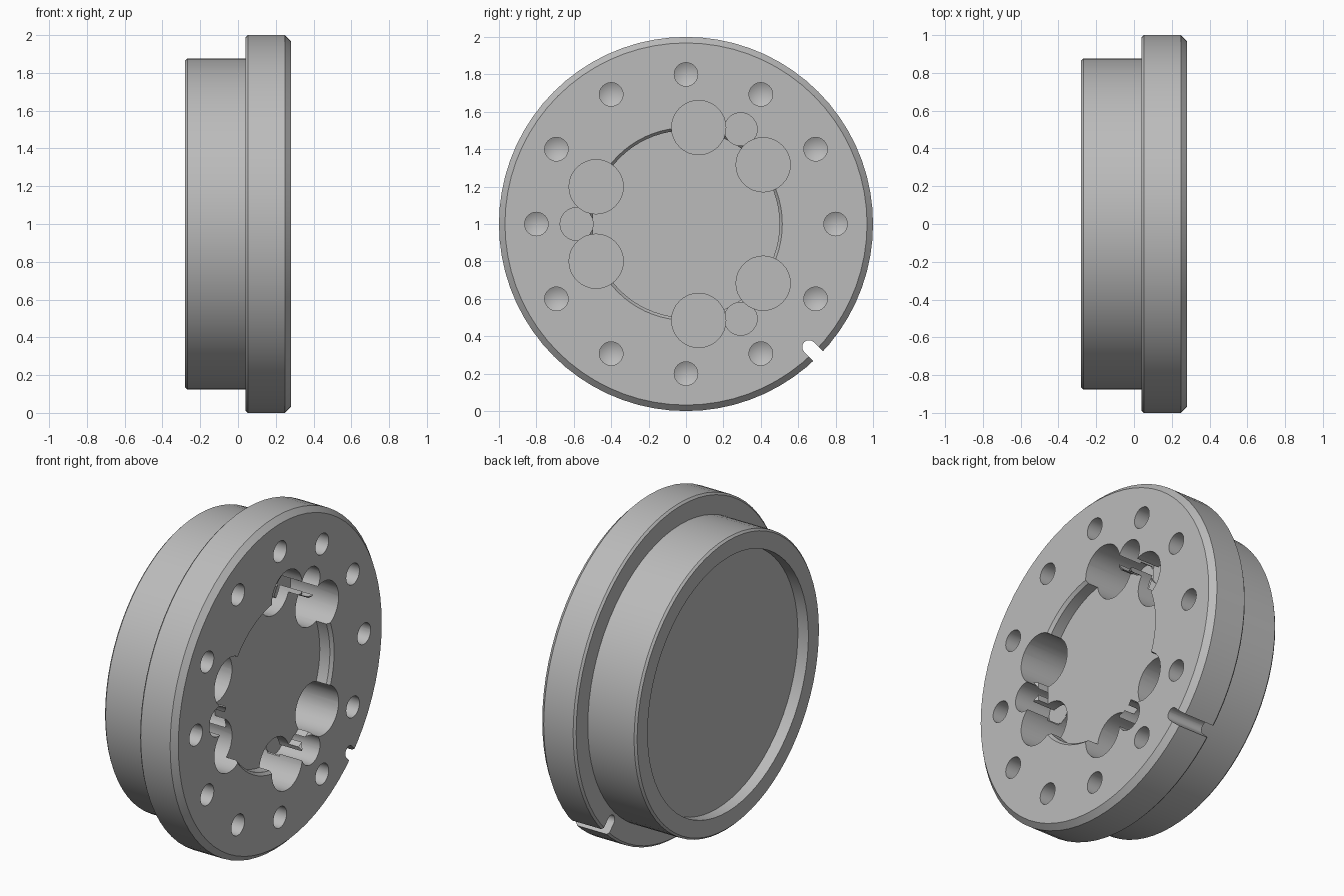
import bpy, bmesh
from math import sin, cos, radians, pi
from mathutils import Matrix, Vector

if "Cube" in bpy.data.objects:
    bpy.data.objects.remove(bpy.data.objects["Cube"])

FRONT, BACK = 0.28, -0.28

metal = bpy.data.materials.new("plain grey")
metal.use_nodes = True
grey = (0.5, 0.5, 0.5, 1)
metal.diffuse_color = grey
metal.node_tree.nodes["Principled BSDF"].inputs["Base Color"].default_value = grey


def polar(radius, degrees):
    a = radians(degrees)
    return radius * cos(a), radius * sin(a)


def add_lathe(bm, profile, centre=(0, 0), steps=32):
    """Turn (x, radius) points into a closed solid about an axis along x."""
    start = [bm.verts.new((x, 0, r)) for x, r in profile]
    edges = [bm.edges.new(pair) for pair in zip(start, start[1:])]
    made = bmesh.ops.spin(bm, geom=start + edges, axis=(1, 0, 0), cent=(0, 0, 0),
                          angle=2 * pi, steps=steps, use_merge=True)
    verts = set(start) | {v for f in bm.faces for v in f.verts if v not in old_verts(bm)}
    bmesh.ops.translate(bm, verts=list(verts), vec=(0, centre[0], centre[1]))
    mark_old(bm)


# Finished vertices are tagged, so each new solid can be moved by itself
def old_verts(bm):
    return {v for v in bm.verts if v.tag}


def mark_old(bm):
    bmesh.ops.remove_doubles(bm, verts=bm.verts, dist=0.0001)
    for v in bm.verts:
        v.tag = True


def add_prism(bm, outline, x0, x1):
    face = bm.faces.new([bm.verts.new((x0, y, z)) for y, z in outline])
    grown = bmesh.ops.extrude_face_region(bm, geom=[face], use_keep_orig=True)
    top = [g for g in grown["geom"] if isinstance(g, bmesh.types.BMVert)]
    bmesh.ops.translate(bm, verts=top, vec=(x1 - x0, 0, 0))


def finish(bm, name):
    bmesh.ops.recalc_face_normals(bm, faces=bm.faces)
    mesh = bpy.data.meshes.new(name)
    bm.to_mesh(mesh)
    bm.free()
    mesh.materials.append(metal)
    obj = bpy.data.objects.new(name, mesh)
    bpy.context.collection.objects.link(obj)
    obj.location.z = 1
    return obj


def drill(name, centres, radius, depth, tip=0.0):
    bm = bmesh.new()
    end = FRONT - depth
    for c in centres:
        add_lathe(bm, [(FRONT + 0.1, 0), (FRONT + 0.1, radius), (end, radius), (end - tip, 0)], c)
    return finish(bm, name)


# Flanged body: shallow front recess, chamfered flange, hub with rear recess
bm = bmesh.new()
add_lathe(bm, [(0.195, 0), (0.195, 0.5), (0.262, 0.5), (FRONT, 0.515),
               (FRONT, 0.968), (0.248, 1.0), (0.052, 1.0), (0.04, 0.988),
               (0.04, 0.877), (-0.268, 0.877), (BACK, 0.865),
               (BACK, 0.765), (-0.21, 0.765), (-0.21, 0)], steps=72)
body = finish(bm, "flanged_body")

# Pockets around the recess, in three pairs with a relief hole between each
pairs = (60, 180, 300)
pockets = [polar(0.52, a + s) for a in pairs for s in (-22.5, 22.5)]
reliefs = [polar(0.585, a) for a in pairs]
bolts = [polar(0.8, 30 * i) for i in range(12)]
cutters = [drill("pocket_cutter", pockets, 0.145, 0.32),
           drill("relief_cutter", reliefs, 0.088, 0.24),
           drill("bolt_hole_cutter", bolts, 0.063, 0.2, 0.035)]

# Hidden tracks that join the pockets of each pair
bm = bmesh.new()
for a in pairs:
    sweep = [a - 22.5 + 4.5 * i for i in range(11)]
    add_prism(bm, [polar(0.59, d) for d in sweep] + [polar(0.45, d) for d in reversed(sweep)],
              FRONT - 0.23, FRONT - 0.15)
cutters.append(finish(bm, "track_cutter"))

# Round-ended locating notch in the flange rim
bm = bmesh.new()
outline = [(1.1, -0.036), (1.1, 0.036)]
outline += [(0.93 + 0.036 * cos(radians(d)), 0.036 * sin(radians(d))) for d in range(90, 271, 15)]
add_prism(bm, outline, 0.0, FRONT + 0.1)
bmesh.ops.rotate(bm, verts=bm.verts, cent=(0, 0, 0), matrix=Matrix.Rotation(radians(-45), 3, "X"))
cutters.append(finish(bm, "notch_cutter"))

# Cut everything out of the body
bpy.ops.object.select_all(action="DESELECT")
bpy.context.view_layer.objects.active = body
body.select_set(True)
for cutter in cutters:
    cutter.hide_render = True
    mod = body.modifiers.new(cutter.name, "BOOLEAN")
    mod.operation = "DIFFERENCE"
    mod.solver = "EXACT"
    mod.object = cutter
    bpy.ops.object.modifier_apply(modifier=mod.name)
    bpy.data.objects.remove(cutter)

bpy.ops.object.shade_smooth_by_angle(angle=radians(30))
